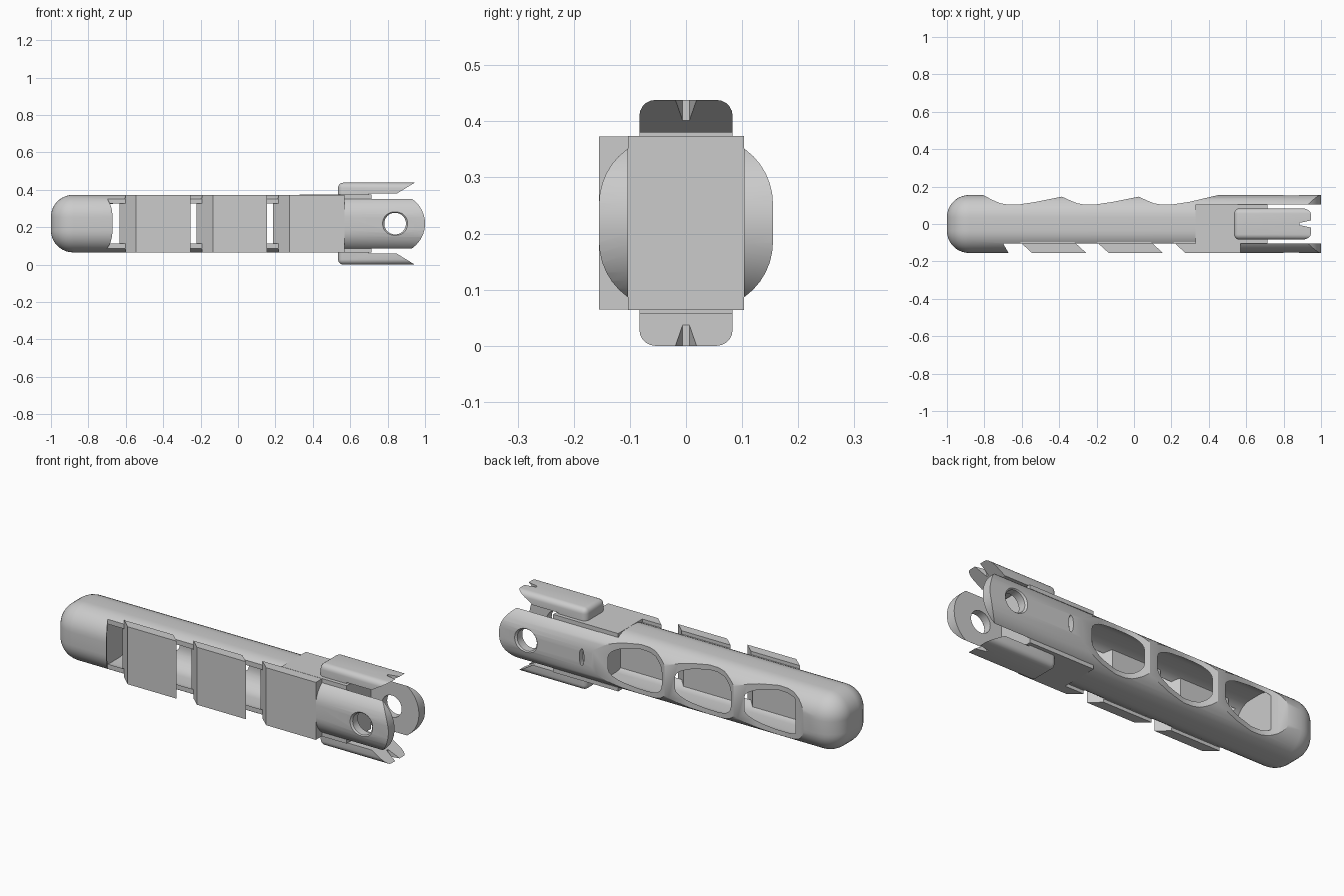
import bpy, bmesh, math

cube = bpy.data.objects.get("Cube")
if cube:
    bpy.data.objects.remove(cube, do_unlink=True)

ZC = 0.219          # mid height of the handle
HY, HZ = 0.155, 0.154   # half width and half height of the handle
INNER = 0.103       # half width of the fork gap

grey = bpy.data.materials.new("plain grey")
grey.use_nodes = True
COL = (0.6, 0.6, 0.6, 1)
grey.diffuse_color = COL
grey.node_tree.nodes["Principled BSDF"].inputs["Base Color"].default_value = COL


def finish(name, bm):
    bmesh.ops.recalc_face_normals(bm, faces=bm.faces)
    me = bpy.data.meshes.new(name)
    bm.to_mesh(me)
    bm.free()
    me.materials.append(grey)
    ob = bpy.data.objects.new(name, me)
    bpy.context.collection.objects.link(ob)
    return ob


def loft(name, rings):
    """Skin a list of closed rings and cap both ends."""
    bm = bmesh.new()
    vs = [[bm.verts.new(p) for p in r] for r in rings]
    n = len(vs[0])
    for a, b in zip(vs, vs[1:]):
        for i in range(n):
            j = (i + 1) % n
            bm.faces.new((a[i], a[j], b[j], b[i]))
    bm.faces.new(vs[0][::-1])
    bm.faces.new(vs[-1])
    return finish(name, bm)


def prism(name, pts, axis, lo, hi):
    """Extrude a 2D outline along one axis."""
    put = {"x": lambda p, d: (d, p[0], p[1]),
           "y": lambda p, d: (p[0], d, p[1]),
           "z": lambda p, d: (p[0], p[1], d)}[axis]
    return loft(name, [[put(p, d) for p in pts] for d in (lo, hi)])


def box(name, x0, x1, y0, y1, z0, z1):
    return prism(name, [(x0, y0), (x1, y0), (x1, y1), (x0, y1)], "z", z0, z1)


def circle(cx, cz, r, n=40):
    return [(cx + r * math.cos(2 * math.pi * i / n),
             cz + r * math.sin(2 * math.pi * i / n)) for i in range(n)]


def ring(x, hy, hz, r, n=10):
    """Rounded rectangle section at position x."""
    out = []
    for q, (sy, sz) in enumerate(((1, 1), (-1, 1), (-1, -1), (1, -1))):
        for i in range(n + 1):
            a = math.pi / 2 * (q + i / n)
            out.append((x, sy * (hy - r) + r * math.cos(a),
                        ZC + sz * (hz - r) + r * math.sin(a)))
    return out


def cut(ob, *cutters):
    for c in cutters:
        c.hide_render = True
        m = ob.modifiers.new("cut", "BOOLEAN")
        m.operation, m.solver, m.object = "DIFFERENCE", "EXACT", c
        bpy.context.view_layer.objects.active = ob
        bpy.ops.object.modifier_apply(modifier=m.name)
        bpy.data.objects.remove(c, do_unlink=True)


# Handle body: rounded bar with a domed end
R = 0.12
rings = []
for i in range(10):
    a = math.pi / 2 * i / 9
    d = R * 0.97 * (1 - math.sin(a))
    rings.append(ring(-1 + R * (1 - math.cos(a)), HY - d, HZ - d, R - d))
rings.append(ring(1, HY, HZ, R))
body = loft("handle_body", rings)

# Hollow inside
cut(body, loft("hollow", [ring(x, 0.135, 0.134, 0.1) for x in (-0.73, 0.45)]))

# Finger scallops along the back
scallop = [(0.035, 0.13), (0.08, 0.111), (0.12, 0.104), (0.17, 0.103),
           (0.27, 0.118), (0.41, 0.146)]
line = [(-0.82, 0.3), (-0.81, 0.157)]
for k in range(3):
    line += [(-0.795 + 0.41 * k + x, y) for x, y in scallop]
line[-1] = (0.46, 0.157)
cut(body, prism("scallops", line + [(0.47, 0.3)], "z", -0.2, 0.7))

# Front recess that takes the blocks, with a slanted start
cut(body, prism("front_recess", [(-0.70, -INNER), (-0.59, -0.3), (0.57, -0.3),
                                 (0.57, -INNER)], "z", -0.2, 0.7))

# Fork gap, rounded fork ends, pivot hole and its chamfer
PX = 0.84
cut(body, box("fork_gap", 0.70, 1.2, -INNER, INNER, -0.2, 0.7))
arc = [(PX + 0.16 * math.cos(a), ZC + 0.16 * math.sin(a))
       for a in [math.radians(-80 + 160 * i / 24) for i in range(25)]]
cut(body, prism("fork_end", [(arc[0][0], -0.2)] + arc + [(arc[-1][0], 0.7), (1.2, 0.7),
                                                       (1.2, -0.2)], "y", -0.3, 0.3))
cut(body, prism("pivot_hole", circle(PX, ZC, 0.058), "y", -0.3, 0.3))
for s in (-1, 1):
    cut(body, loft("chamfer", [[(x, s * y, z) for x, z in circle(PX, ZC, r)]
                               for y, r in ((0.143, 0.055), (0.16, 0.072))]))

# Small upright slot on the back
cut(body, loft("back_slot", [[(0.51 + 0.014 * math.cos(t), y, ZC + 0.045 * math.sin(t))
                              for t in [math.pi * i / 10 for i in range(20)]]
                             for y in (0.125, 0.2)]))

# Slanted front blocks: square slab outside, narrower core inside the hollow
SL = 1.1
parts = [body]
for k, (x0, x1) in enumerate(((-0.545, -0.255), (-0.135, 0.155), (0.275, 0.57))):
    def outline(y0, y1, end):
        left = [(x0 - SL * (y + HY), y) for y in (y0, y1)]
        right = [(end if k == 2 else x1 - SL * (y + HY), y) for y in (y1, y0)]
        return left + right
    parts.append(prism("front_slab_%d" % (k + 1), outline(-HY, -INNER, x1), "z", 0.065, 0.373))
    parts.append(prism("block_core_%d" % (k + 1), outline(-INNER - 0.002, -0.075, 0.455),
                       "z", 0.083, 0.355))

# Solid insert between the fork roots, and its flanges
parts.append(box("fork_insert", 0.44, 0.715, -INNER, INNER, 0.075, 0.363))
for name, z0, z1 in (("upper_flange", 0.353, 0.374), ("lower_flange", 0.064, 0.085)):
    parts.append(box(name, 0.33, 0.715, -INNER, INNER, z0, z1))

# Clip tabs above and below the fork
profile = [(0.535, 0.355), (0.535, 0.438), (0.945, 0.438), (0.85, 0.38),
           (0.70, 0.38), (0.70, 0.355)]
for name, up in (("upper_clip", True), ("lower_clip", False)):
    clip = prism(name, profile, "y", -0.083, 0.083)
    bm = bmesh.new()
    bm.from_mesh(clip.data)
    edges = []
    for e in bm.edges:
        a, b = (v.co for v in e.verts)
        top = a.z > 0.43 and b.z > 0.43 and min(a.x, b.x) < 0.6
        upright = max(a.x, b.x) < 0.54 and abs(a.z - b.z) > 0.05
        if top or upright:
            edges.append(e)
    bmesh.ops.bevel(bm, geom=edges, offset=0.028, segments=5, profile=0.5,
                    affect="EDGES")
    bm.to_mesh(clip.data)
    bm.free()
    cut(clip, prism("notch", [(0.885, -0.006), (0.96, -0.022), (0.96, 0.022),
                              (0.885, 0.006)], "z", 0.3, 0.5))
    if not up:
        for v in clip.data.vertices:
            v.co.z = 2 * ZC - v.co.z
        clip.data.flip_normals()
    parts.append(clip)

# Smooth the curves, keep the edges sharp
bpy.ops.object.select_all(action="DESELECT")
for p in parts:
    p.select_set(True)
bpy.context.view_layer.objects.active = body
bpy.ops.object.shade_smooth_by_angle(angle=math.radians(30))
